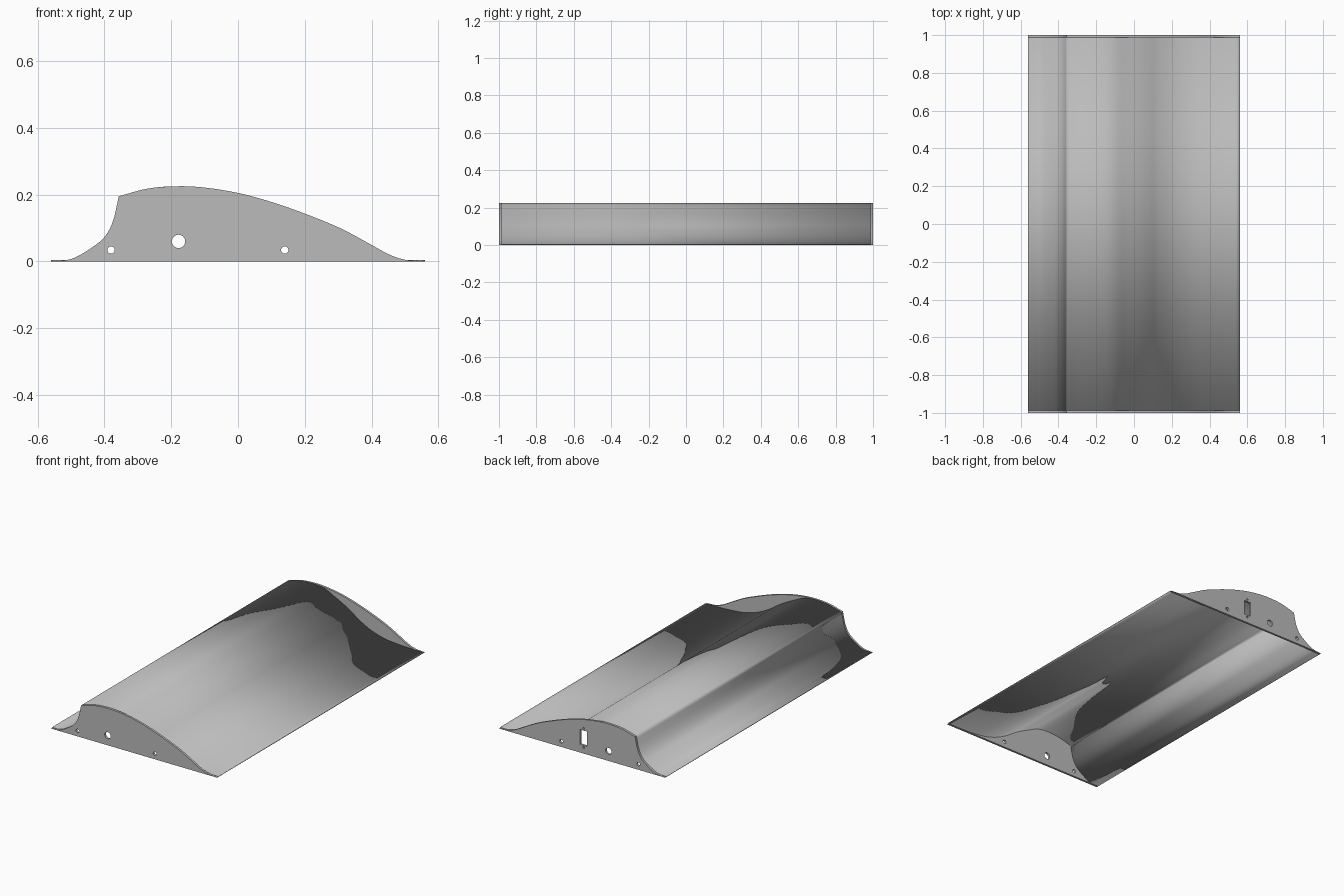
import bpy, bmesh, math
from mathutils import Vector

old = bpy.data.objects.get("Cube")
if old:
    bpy.data.objects.remove(old, do_unlink=True)

HALF = 1.0      # half span
PLATE = 0.013   # end plate thickness
SKIN = 0.004    # skin thickness

grey = bpy.data.materials.new("plain_grey")
grey.use_nodes = True
grey.diffuse_color = (0.5, 0.5, 0.5, 1)
grey.node_tree.nodes["Principled BSDF"].inputs["Base Color"].default_value = (0.5, 0.5, 0.5, 1)


def smooth_path(points, steps=6):
    """Catmull-Rom curve through the points."""
    p = [Vector(q) for q in points]
    p = [2 * p[0] - p[1]] + p + [2 * p[-1] - p[-2]]
    path = []
    for a, b, c, d in zip(p, p[1:], p[2:], p[3:]):
        for i in range(steps):
            t = i / steps
            path.append(0.5 * (2 * b + (c - a) * t + (2 * a - 5 * b + 4 * c - d) * t ** 2
                               + (3 * b - a - 3 * c + d) * t ** 3))
    return path + [p[-2]]


def circle(x, z, r, n=24):
    return [(x + r * math.cos(math.tau * i / n), z + r * math.sin(math.tau * i / n)) for i in range(n)]


def finish(obj, angle=30):
    bpy.ops.object.select_all(action='DESELECT')
    obj.select_set(True)
    bpy.context.view_layer.objects.active = obj
    if obj.type == 'CURVE':
        bpy.ops.object.convert(target='MESH')
        obj = bpy.context.object
    bpy.ops.object.shade_smooth_by_angle(angle=math.radians(angle))


# Section lines: hollow leading wall, convex plate top, reflexed skin top
nose = smooth_path([(-.56, 0), (-.52, .003), (-.485, .013), (-.434, .044), (-.398, .075),
                    (-.374, .122), (-.357, .195)])
plate_top = smooth_path([(-.357, .195), (-.27, .218), (-.18, .225), (-.1, .221), (0, .205), (.1, .178),
                         (.2, .143), (.305, .1), (.395, .052), (.45, .022), (.5, .005), (.56, 0)])
skin_top = smooth_path([(-.357, .195), (-.27, .218), (-.18, .225), (-.11, .216), (-.04, .184), (.03, .148),
                        (.08, .117), (.13, .083), (.2, .047), (.27, .024), (.34, .012), (.45, .005), (.56, .004)])


def end_plate(name, y, holes):
    data = bpy.data.curves.new(name, 'CURVE')
    data.dimensions = '2D'
    data.fill_mode = 'BOTH'
    data.extrude = PLATE / 2
    for loop in [nose + plate_top[1:]] + holes:
        spline = data.splines.new('POLY')
        spline.points.add(len(loop) - 1)
        for point, (x, z) in zip(spline.points, loop):
            point.co = (x, max(z, 0), 0, 1)
        spline.use_cyclic_u = True
    data.materials.append(grey)
    obj = bpy.data.objects.new(name, data)
    obj.rotation_euler.x = math.pi / 2
    obj.location.y = y
    bpy.context.collection.objects.link(obj)
    finish(obj)


# End plates: shared pin and spar holes, plus a servo slot at the back
pins = [circle(-.38, .034, .011), circle(-.178, .06, .02), circle(.14, .034, .011)]
slot = [(-.034, .05), (.014, .05), (.014, .14), (-.034, .14)]
screws = [circle(-.01, .037, .006, 12), circle(-.01, .153, .006, 12)]
end_plate("front_end_plate", -HALF + PLATE / 2, pins)
end_plate("back_end_plate", HALF - PLATE / 2, pins + [slot] + screws)

# Thin skin stretched between the plates, open underneath
bm = bmesh.new()
rows = []
for x, z in nose + skin_top[1:]:
    rows.append([bm.verts.new((x, y, max(z, SKIN))) for y in (-HALF + PLATE, HALF - PLATE)])
for (a, b), (c, d) in zip(rows, rows[1:]):
    bm.faces.new((a, c, d, b))
mesh = bpy.data.meshes.new("skin")
bm.to_mesh(mesh)
bm.free()
mesh.materials.append(grey)
skin = bpy.data.objects.new("skin", mesh)
bpy.context.collection.objects.link(skin)
solid = skin.modifiers.new("thickness", 'SOLIDIFY')
solid.thickness = SKIN
solid.offset = -1
finish(skin)
